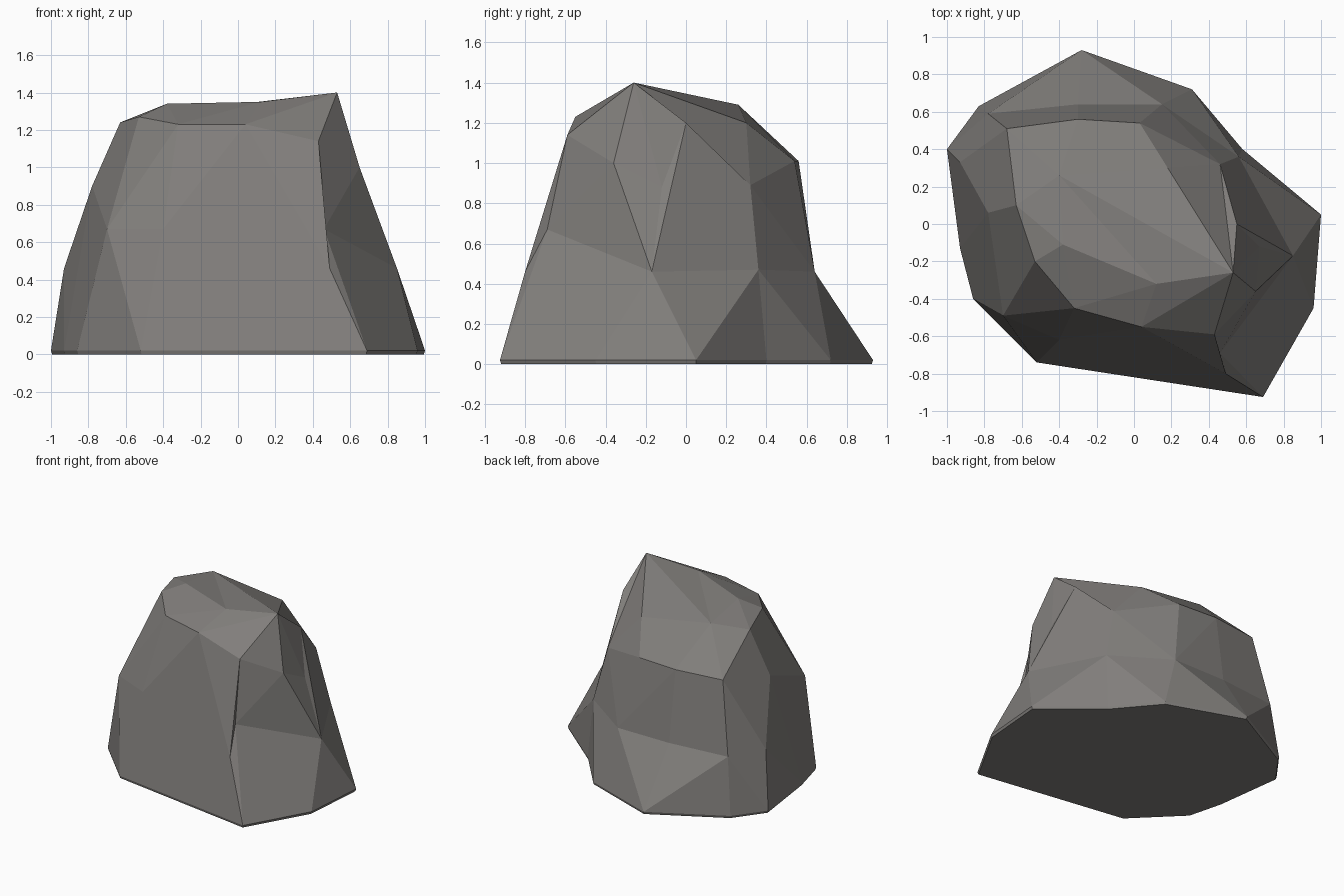
import bpy, bmesh, math
from mathutils import Vector

if "Cube" in bpy.data.objects:
    bpy.data.objects.remove(bpy.data.objects["Cube"])

# Shared corners around the summit
peak = (.53, -.26, 1.40)
back = (-.40, .26, 1.29)
back_right = (.18, .30, 1.20)
front = (.12, -.32, 1.35)
ridge = (-.38, -.11, 1.34)
left = (-.63, .10, 1.24)
notch = (-.78, .06, .90)
# Shared corners on the sides
rear = ((.31, .72), (.15, .64, .46), (.03, .54, 1.01))
side = ((.58, .40), (.56, .36, .47))
toe, dent, brow = (.96, -.45), (.46, -.69, .67), (.43, -.59, 1.14)

# Vertical ribs, each: foot (x, y), waist, shoulder, crown
ribs = [
    ((-1, .40), (-.93, .33, .46), notch, left),
    ((-.83, .63), (-.78, .59, .46), (-.68, .51, 1.01), back),
    ((-.28, .93), (-.30, .64, .46), (-.30, .56, 1.01), back),
    (*rear, back),
    (*rear, back_right),
    (*side, (.46, .32, .89), peak),
    (*side, (.55, .00, 1.20), peak),
    ((1, .05), (.85, -.17, .46), (.67, -.12, .88), peak),
    (toe, dent, (.65, -.36, 1.0), peak),
    (toe, dent, brow, peak),
    ((.69, -.925), (.49, -.80, .46), brow, peak),
    ((.07, -.81), (.07, -.71, .62), (.04, -.55, 1.23), front),
    ((-.52, -.74), (-.40, -.62, .67), (-.32, -.45, 1.23), ridge),
    ((-.86, -.40), (-.70, -.49, .67), (-.53, -.20, 1.27), ridge),
    ((-.93, -.13), (-.85, -.12, .46), notch, left),
]

bm = bmesh.new()
cache = {}


def vert(p):
    if p not in cache:
        cache[p] = bm.verts.new(p)
    return cache[p]


def tri(*pts):
    vs = list(dict.fromkeys(vert(p) for p in pts))
    if len(vs) == 3 and not any(set(f.verts) == set(vs) for f in vs[0].link_faces):
        bm.faces.new(vs)


def panel(a, b, c, d):
    """Split a four-cornered facet along the diagonal that bulges outward."""
    va, vb, vc, vd = map(Vector, (a, b, c, d))
    n = (vc - va).cross(vd - vb)
    if n.dot((va + vb + vc + vd) / 4 - Vector((0, 0, .5))) < 0:
        n = -n
    if n.dot(va + vc) >= n.dot(vb + vd):
        tri(a, c, b)
        tri(a, d, c)
    else:
        tri(a, d, b)
        tri(b, d, c)


# Each rib starts with a thin rim just inside the foot
cols = []
for foot, *upper in ribs:
    x, y = foot
    cols.append([(x * .993, y * .993, 0.0), (x, y, .02), *upper])

# Faceted walls between neighbouring ribs, and the top fanned from the back corner
for a, b in zip(cols, cols[1:] + cols[:1]):
    for k in range(4):
        panel(a[k], b[k], b[k + 1], a[k + 1])
    tri(back, b[4], a[4])

# Flat underside
bm.faces.new([vert(p) for p in dict.fromkeys(c[0] for c in cols)])
bmesh.ops.recalc_face_normals(bm, faces=bm.faces)

# Merge nearly coplanar triangles into clean facets
bmesh.ops.dissolve_limit(bm, angle_limit=math.radians(4),
                         verts=bm.verts, edges=bm.edges)

mesh = bpy.data.meshes.new("boulder")
bm.to_mesh(mesh)
bm.free()
mat = bpy.data.materials.new("stone")
mat.diffuse_color = (.22, .21, .20, 1)
mat.use_nodes = True
mat.node_tree.nodes["Principled BSDF"].inputs["Base Color"].default_value = mat.diffuse_color
mesh.materials.append(mat)
boulder = bpy.data.objects.new("boulder", mesh)
bpy.context.collection.objects.link(boulder)
